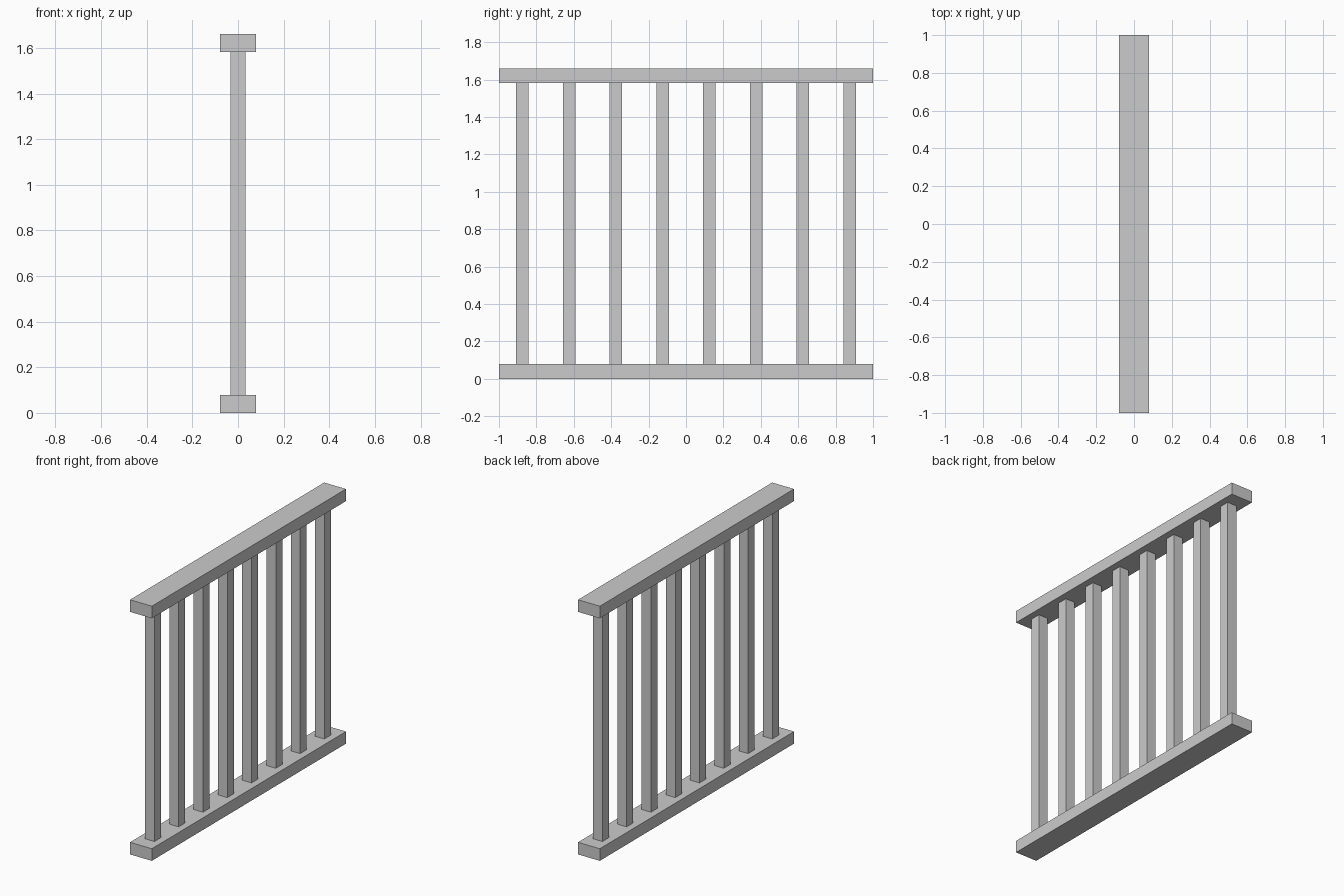
import bpy

if "Cube" in bpy.data.objects:
    bpy.data.objects.remove(bpy.data.objects["Cube"])

RAIL_W, RAIL_H, HEIGHT = 0.157, 0.079, 1.66
POST_W, COUNT, SPACING = 0.067, 8, 0.25


def box(name, size, center):
    bpy.ops.mesh.primitive_cube_add(size=1, location=center)
    ob = bpy.context.object
    ob.name = name
    ob.scale = size
    bpy.ops.object.transform_apply(location=False, rotation=False, scale=True)
    return ob


# Horizontal rails along y
box("bottom_rail", (RAIL_W, 2, RAIL_H), (0, 0, RAIL_H / 2))
box("top_rail", (RAIL_W, 2, RAIL_H), (0, 0, HEIGHT - RAIL_H / 2))

# Evenly spaced square balusters between the rails
for i in range(COUNT):
    y = (i - (COUNT - 1) / 2) * SPACING
    box(f"baluster_{i + 1}", (POST_W, POST_W, HEIGHT - 2 * RAIL_H), (0, y, HEIGHT / 2))
